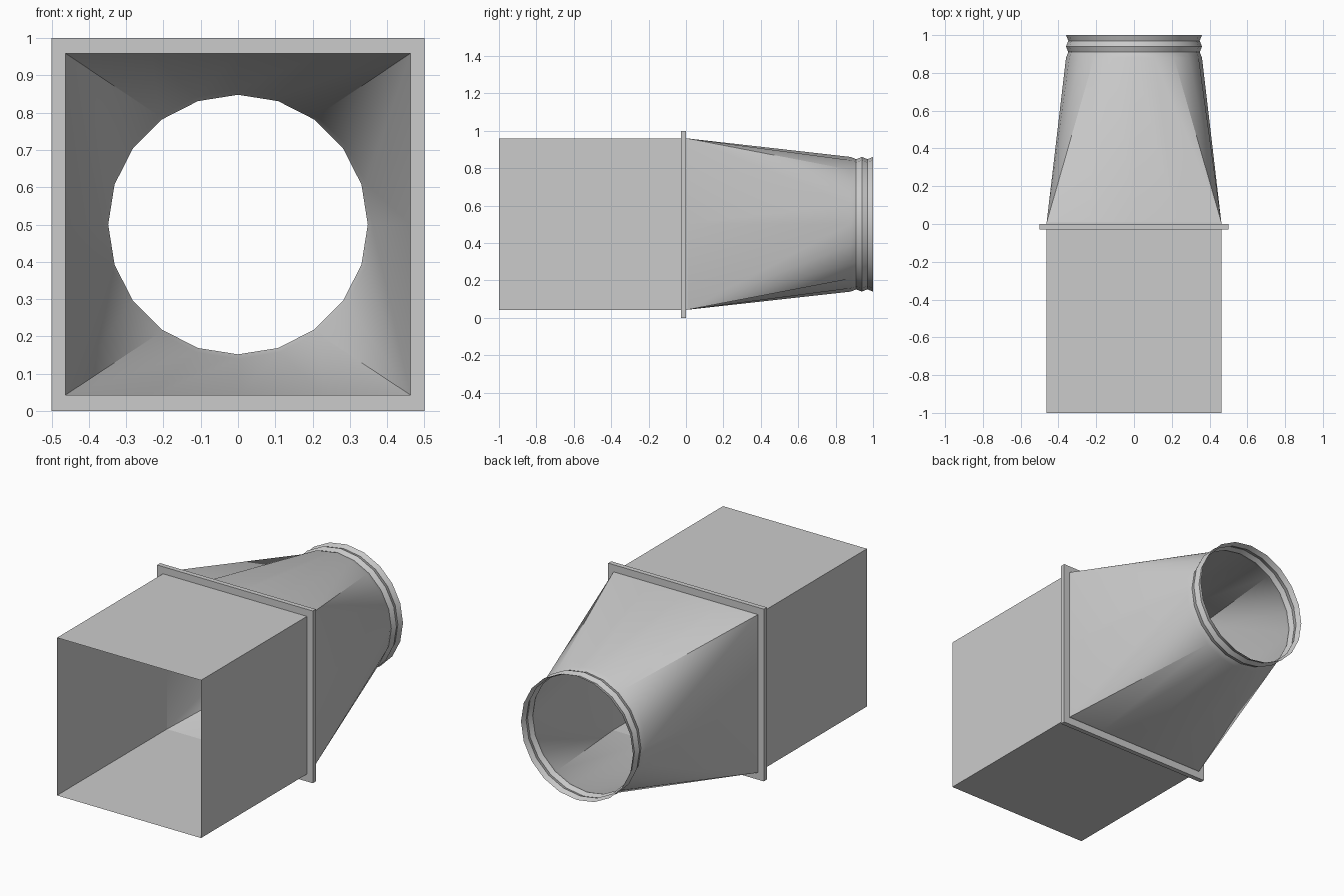
import bpy, bmesh
from math import sin, cos, radians

if "Cube" in bpy.data.objects:
    bpy.data.objects.remove(bpy.data.objects["Cube"])

HX, HZ, CZ = 0.4625, 0.458, 0.501      # duct half sizes and centre height
CORNERS = [(1, 1), (-1, 1), (-1, -1), (1, -1)]


def make(name, bm):
    bmesh.ops.remove_doubles(bm, verts=bm.verts, dist=1e-5)
    bmesh.ops.recalc_face_normals(bm, faces=bm.faces)
    me = bpy.data.meshes.new(name)
    bm.to_mesh(me)
    bm.free()
    ob = bpy.data.objects.new(name, me)
    bpy.context.collection.objects.link(ob)
    return ob


def square(bm, y, hx=HX, hz=HZ, cz=CZ):
    return [bm.verts.new((sx * hx, y, cz + sz * hz)) for sx, sz in CORNERS]


def bridge(bm, a, b):
    n = len(a)
    for i in range(n):
        j = (i + 1) % n
        bm.faces.new((a[i], a[j], b[j], b[i]))


# Open square duct
bm = bmesh.new()
bridge(bm, square(bm, -1), square(bm, -0.028))
make("square_duct", bm)

# Square flange ring
bm = bmesh.new()
rings = [square(bm, -0.028), square(bm, -0.028, 0.5, 0.5, 0.5),
         square(bm, 0, 0.5, 0.5, 0.5), square(bm, 0)]
for i in range(4):
    bridge(bm, rings[i], rings[(i + 1) % 4])
make("flange", bm)

# Square-to-round transition ending in a crimped collar
bm = bmesh.new()
profile = [(0.88, 0.36), (0.91, 0.348), (0.94, 0.36), (0.97, 0.348), (1.0, 0.36)]
loops = [[bm.verts.new((r * cos(radians(18 * k)), y, 0.5 + r * sin(radians(18 * k))))
          for k in range(20)] for y, r in profile]
for a, b in zip(loops, loops[1:]):
    bridge(bm, a, b)
ring = loops[0]
bridge(bm, square(bm, 0), square(bm, 0.008))


def panel(first, count, c0, c1):
    # flat side: straight edge from corner c0 to c1, split to match the arc
    pts = []
    for i in range(count + 1):
        t = i / count
        x = c0[0] + (c1[0] - c0[0]) * t
        z = c0[1] + (c1[1] - c0[1]) * t
        pts.append(bm.verts.new((x * HX, 0.008, CZ + z * HZ)))
    for i in range(count):
        bm.faces.new((pts[i], pts[i + 1], ring[(first + i + 1) % 20], ring[(first + i) % 20]))


panel(3, 4, CORNERS[0], CORNERS[1])
panel(9, 2, CORNERS[1], CORNERS[2])
panel(13, 4, CORNERS[2], CORNERS[3])
panel(19, 2, CORNERS[3], CORNERS[0])

# Corner fans
for (sx, sz), first in zip(CORNERS, (1, 7, 11, 17)):
    c = bm.verts.new((sx * HX, 0.008, CZ + sz * HZ))
    for k in range(first, first + 2):
        bm.faces.new((c, ring[k % 20], ring[(k + 1) % 20]))
ob = make("round_transition", bm)

bpy.context.view_layer.objects.active = ob
ob.select_set(True)
bpy.ops.object.shade_smooth_by_angle(angle=radians(30))
